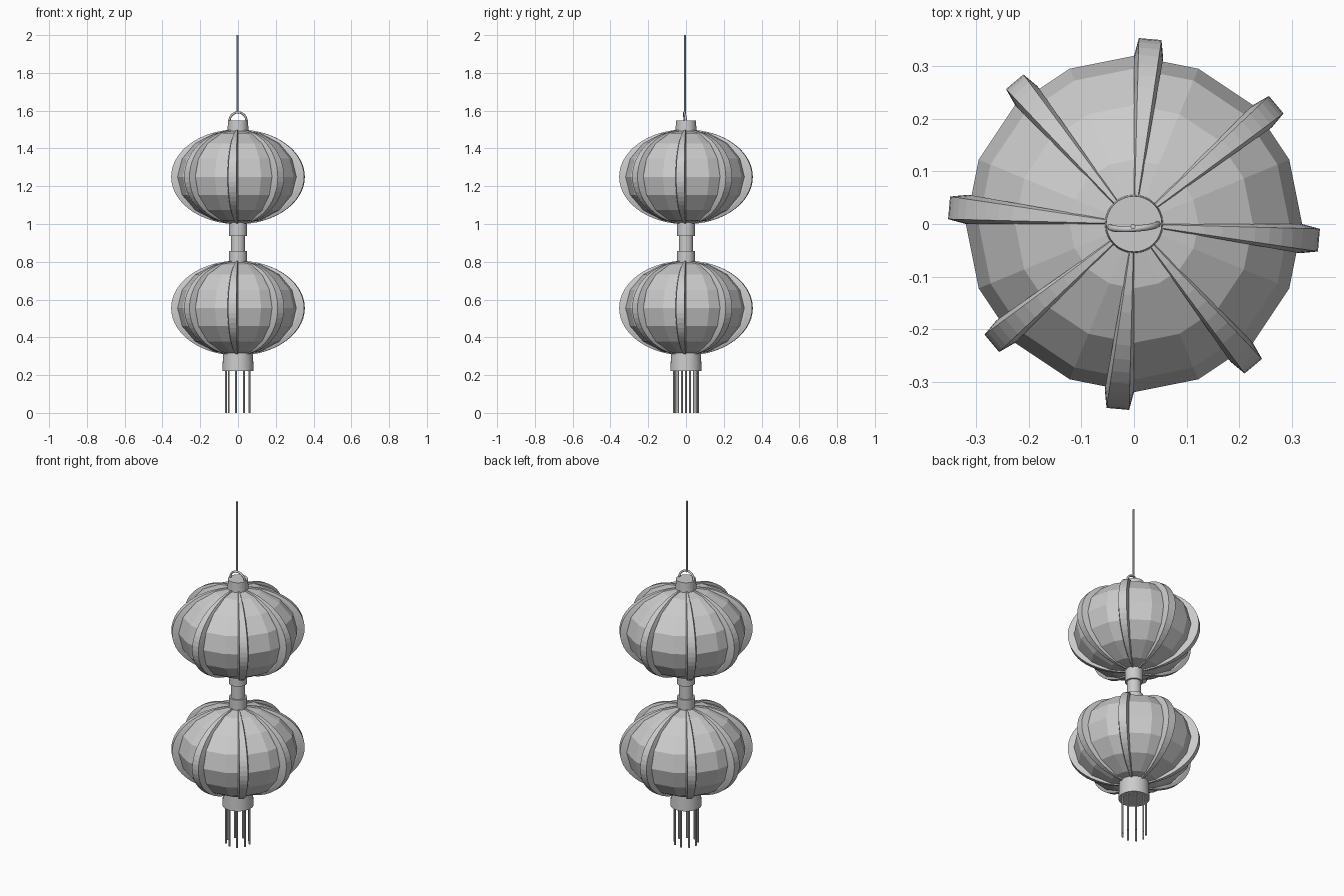
import bpy, bmesh
from math import sin, cos, pi, radians

if "Cube" in bpy.data.objects:
    bpy.data.objects.remove(bpy.data.objects["Cube"])


def make_object(name, bm):
    bmesh.ops.recalc_face_normals(bm, faces=bm.faces[:])
    mesh = bpy.data.meshes.new(name)
    bm.to_mesh(mesh)
    bm.free()
    obj = bpy.data.objects.new(name, mesh)
    bpy.context.collection.objects.link(obj)
    return obj


def cylinder(name, r_bottom, r_top, z0, z1, x=0, y=0, sides=32):
    bpy.ops.mesh.primitive_cone_add(vertices=sides, radius1=r_bottom, radius2=r_top,
                                    depth=z1 - z0, location=(x, y, (z0 + z1) / 2))
    obj = bpy.context.object
    obj.name = name
    bpy.ops.object.shade_smooth_by_angle(angle=radians(35))
    return obj


def lantern(prefix, zc):
    # low-poly squashed globe
    bpy.ops.mesh.primitive_uv_sphere_add(segments=16, ring_count=8, radius=1, location=(0, 0, zc))
    body = bpy.context.object
    body.name = prefix + "_globe"
    body.scale = (0.32, 0.32, 0.25)

    # wedge-shaped ribs: (half angle, horizontal radius, vertical radius) per section corner
    section = [(-5, 0.28, 0.225), (-5, 0.32, 0.247), (-3.5, 0.354, 0.251),
               (3.5, 0.354, 0.251), (5, 0.32, 0.247), (5, 0.28, 0.225)]
    steps = 28
    bm = bmesh.new()
    for k in range(8):
        centre = -5 + 45 * k
        rings = []
        for i in range(steps + 1):
            t = radians(-86 + 172 * i / steps)
            ring = []
            for da, a, b in section:
                ang = radians(centre + da)
                r = a * cos(t)
                ring.append(bm.verts.new((r * cos(ang), r * sin(ang), zc + b * sin(t))))
            rings.append(ring)
        n = len(section)
        for low, high in zip(rings, rings[1:]):
            for j in range(n):
                bm.faces.new((low[j], low[(j + 1) % n], high[(j + 1) % n], high[j]))
        bm.faces.new(rings[0])
        bm.faces.new(rings[-1])
    make_object(prefix + "_ribs", bm)


lantern("upper", 1.25)
lantern("lower", 0.555)

# caps, collars and joining tube
cylinder("top_cap", 0.056, 0.053, 1.48, 1.547)
cylinder("upper_collar", 0.048, 0.048, 0.936, 1.03)
cylinder("joining_tube", 0.038, 0.038, 0.84, 0.95)
cylinder("lower_collar", 0.048, 0.048, 0.857 - 0.08, 0.857)
cylinder("bottom_cap", 0.083, 0.078, 0.222, 0.335)

# hanging loop
curve = bpy.data.curves.new("hanging_loop", 'CURVE')
curve.dimensions = '3D'
curve.bevel_depth = 0.006
curve.bevel_resolution = 2
curve.use_fill_caps = True
spline = curve.splines.new('POLY')
spline.points.add(16)
for i, p in enumerate(spline.points):
    a = pi * i / 16
    p.co = (0.045 * cos(a), -0.006 * sin(a) - 0.003 + 0.003 * cos(a), 1.544 + 0.047 * sin(a), 1)
bpy.context.collection.objects.link(bpy.data.objects.new("hanging_loop", curve))

# hanging cord
cylinder("hanging_cord", 0.005, 0.005, 1.585, 2.0, -0.002, -0.005, 8)

# tassel strings
for k in range(9):
    a = radians(40 * k + 180 - 5 + 5)
    cylinder(f"tassel_string_{k + 1}", 0.005, 0.005, 0, 0.23,
             0.064 * cos(a), 0.064 * sin(a), 8)
